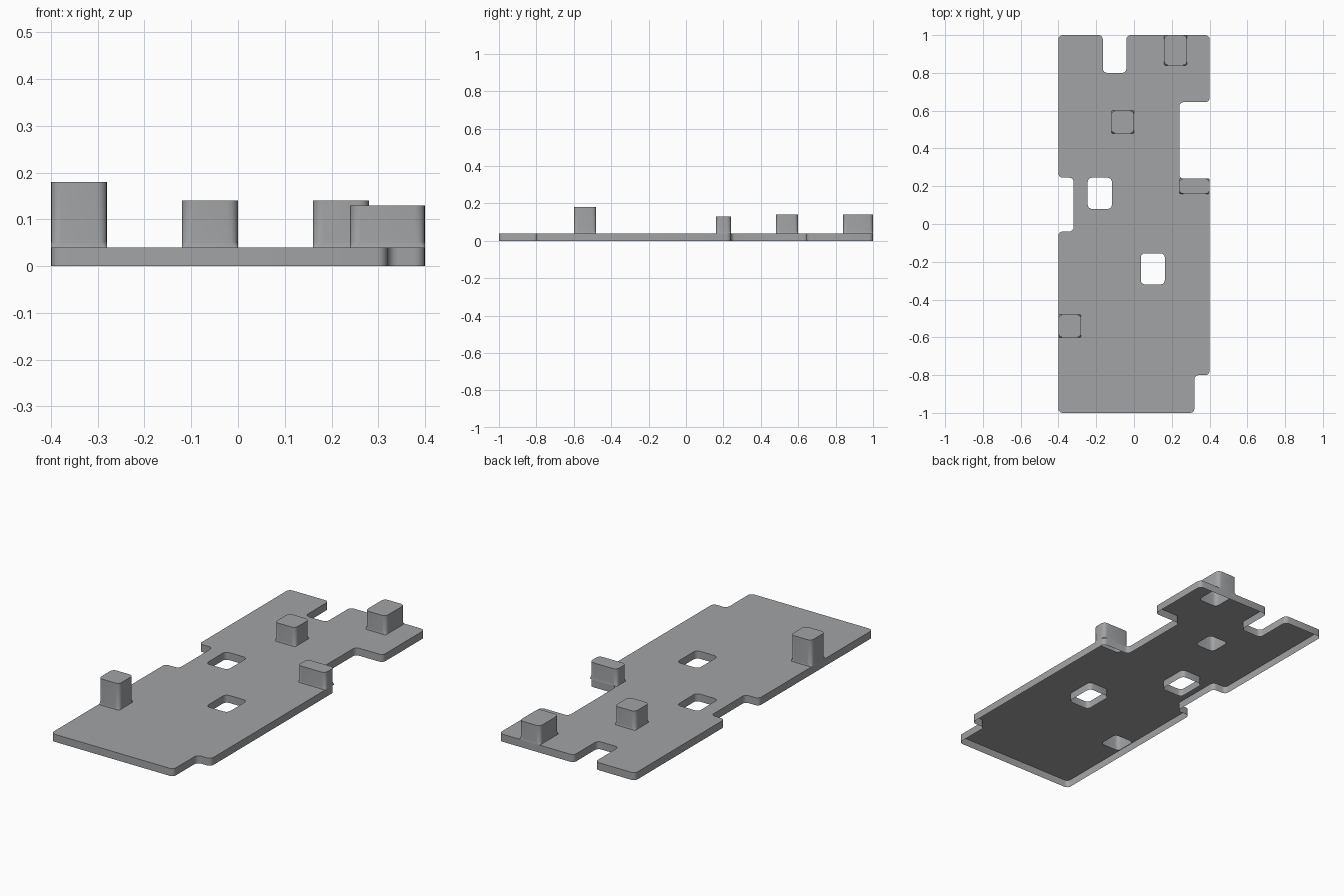
import bpy, bmesh, math
from mathutils import Vector

if "Cube" in bpy.data.objects:
    bpy.data.objects.remove(bpy.data.objects["Cube"])

PLATE_TOP = 0.04
grey = bpy.data.materials.new("mid grey")
grey.diffuse_color = (0.36, 0.37, 0.38, 1)
grey.use_nodes = True
grey.node_tree.nodes["Principled BSDF"].inputs["Base Color"].default_value = grey.diffuse_color


def rounded(points, r, steps=4):
    """Round every right-angled corner of a closed outline."""
    out = []
    pts = [Vector(p) for p in points]
    for i, p in enumerate(pts):
        a = (pts[i - 1] - p).normalized()
        b = (pts[(i + 1) % len(pts)] - p).normalized()
        c = p + (a + b) * r
        for k in range(steps + 1):
            t = k / steps * math.pi / 2
            out.append(c - b * r * math.cos(t) - a * r * math.sin(t))
    return out


def rect(x0, x1, y0, y1, inset=0):
    x0, x1, y0, y1 = x0 + inset, x1 - inset, y0 + inset, y1 - inset
    return [(x0, y0), (x1, y0), (x1, y1), (x0, y1)]


def ring(bm, pts, z):
    return [bm.verts.new((p.x, p.y, z)) for p in pts]


def wall(bm, low, high):
    n = len(low)
    for i in range(n):
        j = (i + 1) % n
        bm.faces.new((low[i], low[j], high[j], high[i]))


def loop_edges(bm, vs):
    es = []
    for i, v in enumerate(vs):
        w = vs[(i + 1) % len(vs)]
        es.append(bm.edges.get((v, w)) or bm.edges.new((v, w)))
    return es


def finish(bm, name):
    me = bpy.data.meshes.new(name)
    bm.to_mesh(me)
    bm.free()
    me.materials.append(grey)
    ob = bpy.data.objects.new(name, me)
    bpy.context.collection.objects.link(ob)
    bpy.ops.object.select_all(action='DESELECT')
    ob.select_set(True)
    bpy.context.view_layer.objects.active = ob
    bpy.ops.object.shade_smooth_by_angle(angle=math.radians(35))


# Notched plate outline, anticlockwise from the front left corner
outline = [(-.4, -1), (.32, -1), (.32, -.8), (.4, -.8), (.4, .24), (.24, .24),
           (.24, .645), (.4, .645), (.4, 1), (-.04, 1), (-.04, .8), (-.165, .8),
           (-.165, 1), (-.4, 1), (-.4, .245), (-.32, .245), (-.32, -.04), (-.4, -.04)]
windows = [(-.245, -.117, .08, .245), (.036, .163, -.32, -.155)]
# Raised hollow posts: name, extents, top height
posts = [("front_left_post", (-.4, -.28, -.6, -.48), .18),
         ("middle_post", (-.12, 0, .48, .6), .14),
         ("back_right_post", (.16, .28, .84, 1), .14),
         ("side_tab", (.24, .4, .16, .24), .13)]

# Plate: open-bottomed shell with windows, and openings beneath the posts
bm = bmesh.new()
edges = []
for k, shape in enumerate([outline] + [rect(*w) for w in windows]):
    pts = rounded(shape, .022)
    if k:
        pts.reverse()
    low, high = ring(bm, pts, 0), ring(bm, pts, PLATE_TOP)
    wall(bm, low, high)
    edges += loop_edges(bm, high)
for _, ext, _ in posts:
    edges += loop_edges(bm, ring(bm, rounded(rect(*ext, .002), .02), PLATE_TOP))
res = bmesh.ops.triangle_fill(bm, edges=edges, use_beauty=True, normal=(0, 0, 1))
for f in res["geom"]:
    if isinstance(f, bmesh.types.BMFace):
        f.normal_update()
        if f.normal.z < 0:
            f.normal_flip()
finish(bm, "plate")

# Posts: square foot blending into rounded corners, flat cap, open below
for name, ext, top in posts:
    bm = bmesh.new()
    foot = ring(bm, rounded(rect(*ext), .006), PLATE_TOP)
    body = ring(bm, rounded(rect(*ext), .022), PLATE_TOP + .012)
    cap = ring(bm, rounded(rect(*ext), .022), top)
    wall(bm, foot, body)
    wall(bm, body, cap)
    bm.faces.new(cap)
    finish(bm, name)
